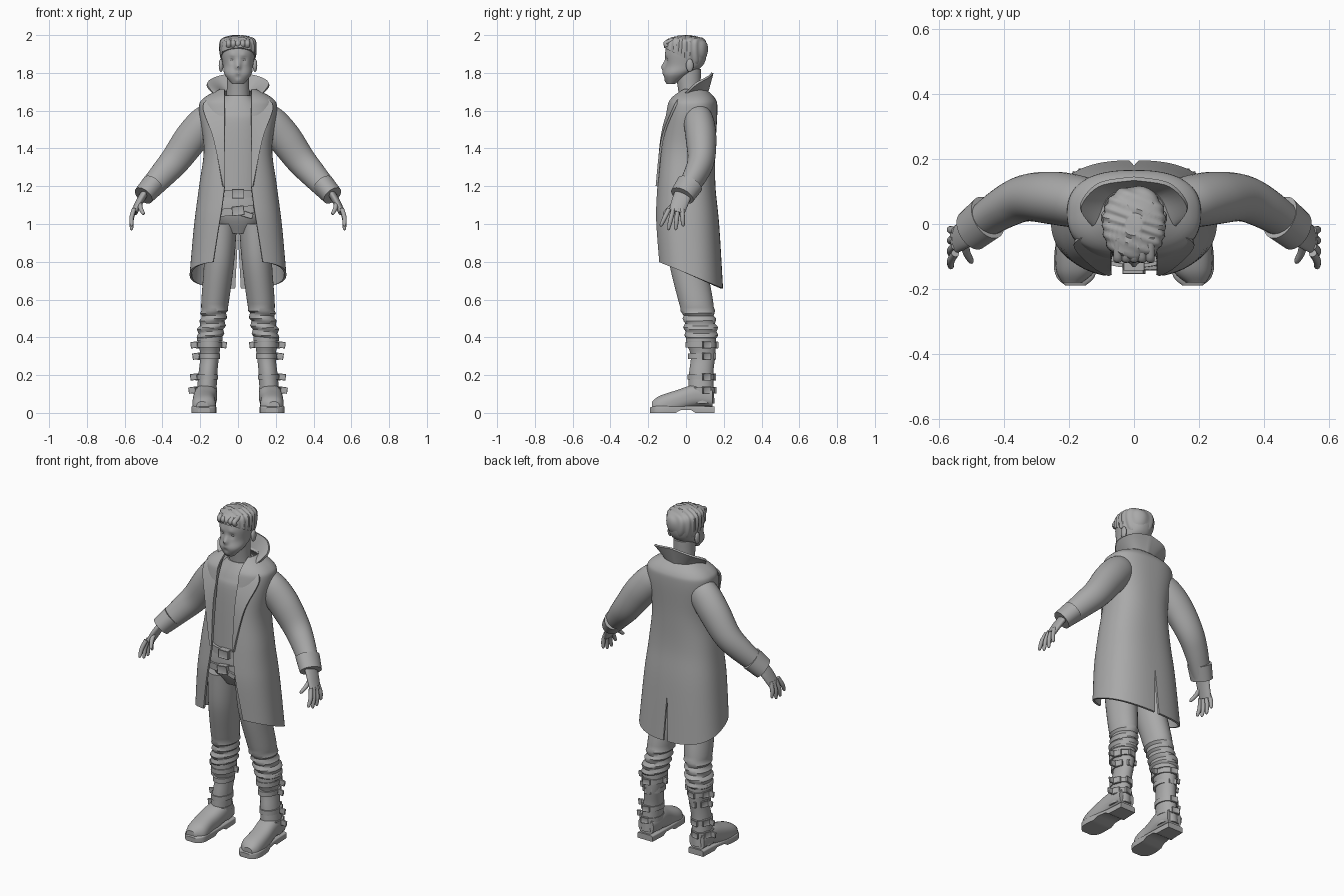
import bpy, bmesh, math
from mathutils import Vector, Matrix

cube = bpy.data.objects.get("Cube")
if cube:
    bpy.data.objects.remove(cube, do_unlink=True)

grey = bpy.data.materials.new("plain_grey")
grey.use_nodes = True
grey.diffuse_color = (.4, .4, .4, 1)
shader = next(node for node in grey.node_tree.nodes if node.type == 'BSDF_PRINCIPLED')
shader.inputs["Base Color"].default_value = grey.diffuse_color

UP, FORWARD = Vector((0, 0, 1)), Vector((0, -1, 0))


def finish(name, bm, mirror=False, thickness=0, bevel=0):
    """Turn a bmesh into a shaded object, with its modifiers applied."""
    bmesh.ops.recalc_face_normals(bm, faces=bm.faces)
    mesh = bpy.data.meshes.new(name)
    bm.to_mesh(mesh)
    bm.free()
    mesh.materials.append(grey)
    part = bpy.data.objects.new(name, mesh)
    bpy.context.collection.objects.link(part)
    if mirror:
        part.modifiers.new("mirror", 'MIRROR')
    if thickness:
        solid = part.modifiers.new("thickness", 'SOLIDIFY')
        solid.thickness, solid.offset = thickness, 0
    if bevel:
        part.modifiers.new("bevel", 'BEVEL').width = bevel
    for other in bpy.context.selected_objects:
        other.select_set(False)
    part.select_set(True)
    bpy.context.view_layer.objects.active = part
    bpy.ops.object.convert(target='MESH')
    bpy.ops.object.shade_smooth_by_angle(angle=math.radians(40))


def spline(points, steps=6):
    """Smooth curve through tuples of any length."""
    knots = [Vector(point) for point in points]
    knots = [knots[0]] + knots + [knots[-1]]
    curve = []
    for before, start, end, after in zip(knots, knots[1:], knots[2:], knots[3:]):
        leave, arrive = (end - before) / 2, (after - start) / 2
        for step in range(steps):
            t = step / steps
            ease = t * t * (3 - 2 * t)
            curve.append(start.lerp(end, ease) + leave * (t * (1 - t) ** 2) - arrive * (t * t * (1 - t)))
    return curve + [knots[-1]]


def power(value, exponent):
    return math.copysign(abs(value) ** exponent, value)


def skin(bm, rows, closed=False):
    """Join neighbouring rows of vertices with quads."""
    for low, high in zip(rows, rows[1:]):
        for j in range(0 if closed else 1, len(low)):
            bm.faces.new((low[j - 1], low[j], high[j], high[j - 1]))


def sweep(name, rings, sides=32, square=1, axis=None, edit=None, mirror=False):
    """Capped tube through rings of (x, y, z, width, depth)."""
    path = spline(rings)
    bm = bmesh.new()
    rows = []
    for i, ring in enumerate(path):
        centre = Vector(ring[:3])
        ahead, behind = path[min(i + 1, len(path) - 1)], path[max(i - 1, 0)]
        along = axis or (Vector(ahead[:3]) - Vector(behind[:3])).normalized()
        across = along.cross(UP if axis == FORWARD else -FORWARD).normalized()
        over = across.cross(along)
        row = []
        for j in range(sides):
            angle = math.tau * (j + .5) / sides
            row.append(bm.verts.new(centre + across * ring[3] * power(math.cos(angle), square)
                                    + over * ring[4] * power(math.sin(angle), square)))
        rows.append(row)
    skin(bm, rows, closed=True)
    bm.faces.new(rows[0])
    bm.faces.new(rows[-1])
    if edit:
        bm.normal_update()
        edit(bm)
    finish(name, bm, mirror)


def column(name, rings, sides=48, square=.9, edit=None):
    """Central upright form from rings of (height, width, depth, y)."""
    sweep(name, [(0, y, z, width, depth) for z, width, depth, y in rings], sides, square, UP, edit)


def limb(name, rings, depth=1.0, **options):
    """Mirrored tube from rings of (x, y, z, radius)."""
    sweep(name, [(x, y, z, radius, radius * depth) for x, y, z, radius in rings], mirror=True, **options)


def ball(name, place, size):
    bm = bmesh.new()
    matrix = Matrix.Translation(place) @ Matrix.Diagonal((*size, 1))
    bmesh.ops.create_uvsphere(bm, u_segments=24, v_segments=12, radius=1, matrix=matrix)
    finish(name, bm, mirror=True)


def patch(name, inner, outer, layers=8):
    """Mirrored cloth panel spanning two edge curves."""
    bm = bmesh.new()
    pairs = list(zip(spline(inner), spline(outer)))
    skin(bm, [[bm.verts.new(a.lerp(b, k / layers)) for a, b in pairs] for k in range(layers + 1)])
    finish(name, bm, mirror=True, thickness=.012)


def box(name, place, size, turn=0, axis='Y', framed=False, mirror=False):
    bm = bmesh.new()
    rotation = Matrix.Rotation(math.radians(turn), 4, axis)
    matrix = Matrix.Translation(place) @ rotation @ Matrix.Diagonal((*size, 1))
    bmesh.ops.create_cube(bm, size=1, matrix=matrix)
    if framed:
        bmesh.ops.recalc_face_normals(bm, faces=bm.faces)
        broad = sorted(bm.faces, key=lambda face: face.calc_area())[-2:]
        bmesh.ops.inset_individual(bm, faces=broad, thickness=.008, depth=-.004)
    finish(name, bm, mirror, bevel=.002)


# Head, with soft pushes of (x, z, amount) shaping the face
skull = [(1.74, .03, .02, -.08), (1.79, .07, .07, -.05), (1.84, .08, .1, -.01),
         (1.91, .09, .11, 0), (1.96, .08, .09, 0), (1.98, .02, .02, 0)]
nose, bridge, socket, brow = (0, 1.83, .02), (0, 1.85, .01), (.03, 1.87, -.01), (.03, 1.89, .005)
lips, lip_crease, chin = (0, 1.8, .006), (0, 1.78, -.005), (0, 1.76, .006)


def sculpt_face(bm):
    for vert in bm.verts:
        if vert.co.y < 0:
            for x, z, amount in (nose, bridge, socket, brow, lips, lip_crease, chin):
                distance = math.hypot(abs(vert.co.x) - x, vert.co.z - z) / .015
                vert.co.y -= amount * math.exp(-distance ** 2)


def comb_hair(bm):
    for vert in bm.verts:
        vert.co += vert.normal * .003 * math.sin(70 * vert.co.x + 25 * math.sin(9 * vert.co.y))
    cut = bmesh.ops.bisect_plane(bm, geom=bm.verts[:] + bm.edges[:] + bm.faces[:],
                                 plane_co=(0, -.11, 1.93), plane_no=(0, .1, .2), clear_inner=True)
    rim = [item for item in cut["geom_cut"] if isinstance(item, bmesh.types.BMEdge)]
    bmesh.ops.edgeloop_fill(bm, edges=rim)


column("head", skull, sides=96, edit=sculpt_face)
column("hair", [(z + .018, width + .007, depth + .006, y) for z, width, depth, y in skull[1:]],
       sides=96, edit=comb_hair)
for k in range(-2, 3):
    x = k * .025
    limb_path = [(x, -.1, 1.94), (x, -.105, 1.96), (x, -.04, 1.98)]
    sweep("hair_lock", [(*point, .014, .012) for point in limb_path], sides=12)
ball("ear", (.09, .02, 1.84), (.012, .02, .035))
ball("eye", (.03, -.09, 1.87), (.014, .01, .008))
column("neck", [(1.6, .07, .07, .04), (1.7, .06, .06, .02), (1.82, .06, .07, .01)], square=1)

# Shirt, hips and belts
column("shirt", [(1.1, .15, .12, .01), (1.5, .15, .12, .02), (1.6, .14, .11, .03), (1.68, .07, .07, .03)])
column("hips", [(1.16, .15, .12, 0), (1.05, .17, .12, 0), (.95, .07, .07, 0)])


def belt(name, height, width, depth, tilt):
    def lean(bm):
        bmesh.ops.rotate(bm, verts=bm.verts, cent=UP * height,
                         matrix=Matrix.Rotation(math.radians(tilt), 3, 'Y'))
    column(name, [(height + side * .02, width, depth, 0) for side in (-1, 1)], edit=lean)
    box(name + "_buckle", (0, -depth, height), (.065, .04, .05), tilt, framed=True)


belt("upper_belt", 1.16, .16, .125, tilt=0)
belt("lower_belt", 1.07, .175, .135, tilt=-7)
box("belt_loose_end", (.045, -.135, 1.05), (.07, .015, .03), turn=18)


# Trousers, with folds gathered above the boots
def fold_cloth(bm):
    for vert in bm.verts:
        if vert.co.z < .55:
            vert.co += vert.normal * .006 * math.sin(vert.co.z * 150 + vert.co.x * 20)


limb("trouser_leg", [(.09, 0, 1, .085), (.1, .01, .8, .08), (.12, .05, .6, .074), (.13, .07, .5, .067),
                     (.145, .08, .43, .07), (.15, .08, .38, .06)], depth=1.25, axis=UP, edit=fold_cloth)


# Boots
def flatten_foot(bm):
    for vert in bm.verts:
        vert.co.z = max(vert.co.z, .02)


def shape_sole(bm):
    for vert in bm.verts:
        if vert.co.z < .02:
            vert.co.z = .015 if -.04 < vert.co.y < .05 else 0


limb("boot_shaft", [(.15, .08, .41, .06), (.15, .08, .37, .06), (.15, .09, .3, .05),
                    (.16, .08, .2, .05), (.17, .08, .05, .055)], depth=1.3, axis=UP)
limb("boot_foot", [(.17, .14, .08, .05), (.17, .05, .09, .06), (.18, -.05, .06, .06),
                   (.18, -.14, .03, .06), (.19, -.18, .03, .03)], axis=FORWARD, square=.8, edit=flatten_foot)
limb("boot_sole", [(.17, .15, .02, .05), (.17, .05, .02, .055), (.18, -.1, .02, .066),
                   (.18, -.16, .02, .06), (.18, -.19, .02, .03)],
     depth=.3, axis=FORWARD, square=.4, edit=shape_sole)
limb("boot_rim", [(.15, .08, z, .067) for z in (.38, .41)], depth=1.2, axis=UP)
for z, radius in ((.36, .065), (.3, .055), (.19, .056), (.12, .058)):
    x = .15 + max(0, .3 - z) / 10
    limb("boot_strap", [(x, .08, z + side * .014, radius) for side in (-1, 1)], depth=1.28, axis=UP)
    box("boot_buckle", (x + radius * .9, .11, z), (.016, .045, .038), 25, 'Z', True, True)
    box("rear_buckle", (x, .08 + radius * 1.25, z), (.045, .014, .036), 12, 'Z', True, True)
    box("strap_end", (x + radius + .018, .09, z), (.036, .01, .034), 8, mirror=True)
    if radius > .06:
        box("strap_inner_end", (x - radius - .01, .09, z), (.03, .012, .034), -8, mirror=True)

# Coat: rings of (height, half width, front, back), open in front and vented behind
coat_rings = [(1.71, .09, -.02, .1), (1.66, .18, -.08, .15), (1.6, .2, -.1, .16), (1.4, .175, -.13, .15),
              (1.2, .2, -.15, .15), (1, .225, -.16, .17), (.7, .25, -.15, .19)]
columns, roundness, hem_start = 40, .8, 1.1
bm = bmesh.new()
rows = []
for z, width, front, back in spline(coat_rings):
    opening = .07 + max(0, 1.2 - z) * .12
    start = math.asin((opening / width) ** (1 / roundness))
    row = []
    for j in range(columns + 1):
        angle = start + (math.pi - start) * j / columns
        x = width * power(math.sin(angle), roundness)
        y = (front + back) / 2 - (back - front) / 2 * power(math.cos(angle), roundness)
        height = z
        if z < hem_start:  # hem slants down towards the back
            hem = .74 - .43 * y
            height = hem_start - (hem_start - z) * (hem_start - hem) / .4
        if j == columns:  # rear vent
            x = max(0, .95 - z) * .06
        row.append(bm.verts.new((x, y, height)))
    rows.append(row)
skin(bm, rows)
finish("coat_body", bm, mirror=True, thickness=.012)

# Standing collar and lapels
patch("coat_collar", inner=[(0, .11, 1.69), (.07, .09, 1.7), (.09, .02, 1.69), (.08, -.04, 1.66)],
      outer=[(0, .14, 1.8), (.11, .12, 1.78), (.165, .05, 1.74), (.12, -.01, 1.68)])
patch("coat_lapel", inner=[(.08, -.03, 1.68), (.07, -.09, 1.6), (.07, -.13, 1.45), (.07, -.15, 1.2)],
      outer=[(.12, -.02, 1.68), (.185, -.06, 1.62), (.13, -.125, 1.45), (.08, -.155, 1.2)])

# Sleeves and cuffs
limb("sleeve", [(.13, .06, 1.57, .08), (.18, .07, 1.53, .09), (.25, .08, 1.45, .09),
                (.33, .08, 1.34, .08), (.4, .05, 1.26, .07), (.49, -.01, 1.16, .055)], depth=.9)
limb("cuff", [(.45, .02, 1.21, .06), (.5, -.02, 1.15, .055)], depth=1.2)

# Hands, with fingers fanned out by rule
limb("palm", [(.49, -.01, 1.17, .02), (.52, -.03, 1.12, .02), (.55, -.05, 1.06, .018)], depth=2.3)


def finger(name, base, tip):
    base, tip = Vector(base), Vector(tip)
    knuckle = base.lerp(tip, .5) + Vector((.006, 0, 0))
    limb(name, [(*base, .012), (*knuckle, .012), (*base.lerp(tip, .9), .009), (*tip, .003)], sides=14)


for k in range(4):
    finger("finger", (.55, k * .023 - .09, 1.08), (.565, k * .04 - .135, .965 + (k - 1.5) ** 2 / 100))
finger("thumb", (.52, -.05, 1.12), (.5, -.12, 1.05))
